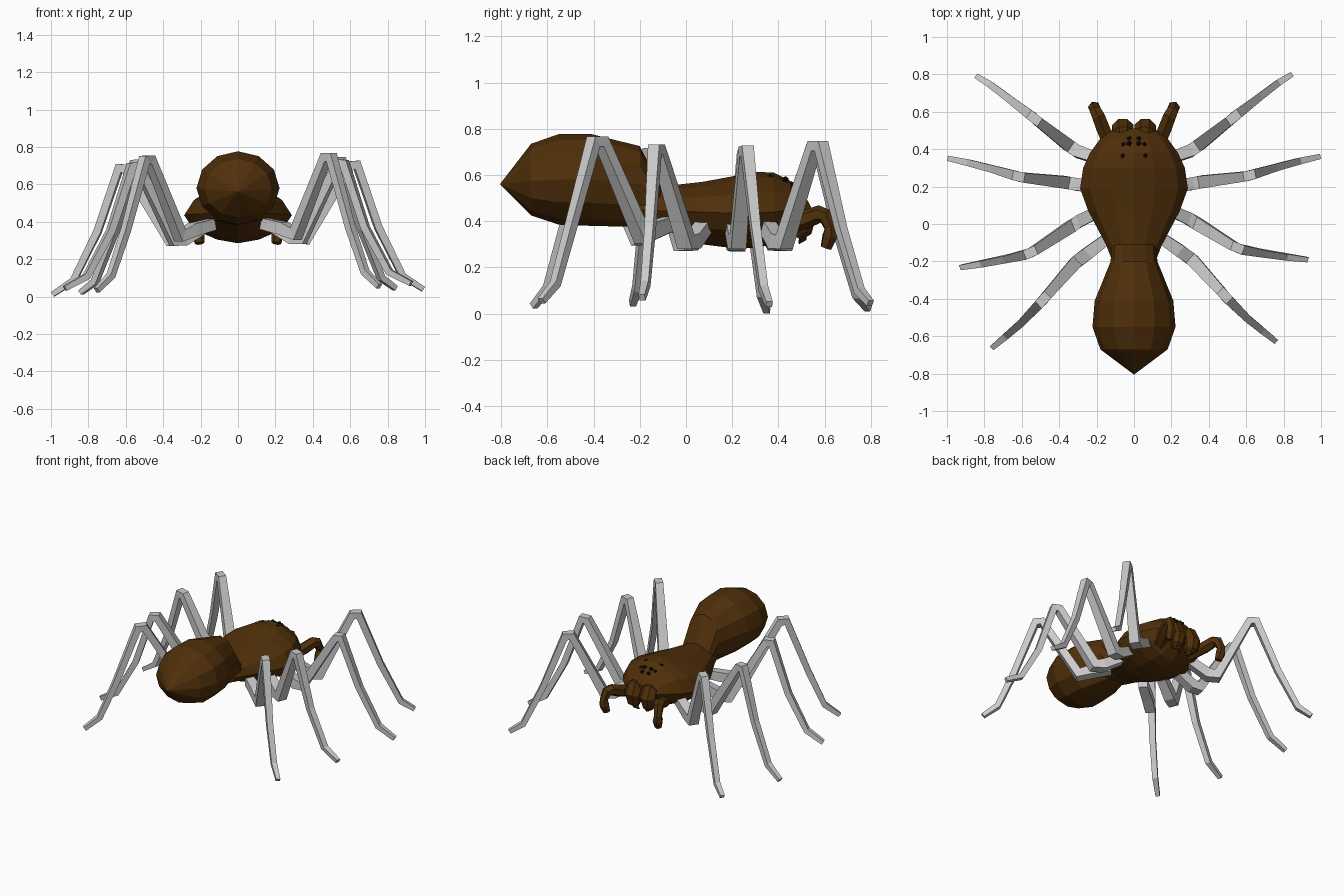
import bpy, bmesh, math
from mathutils import Vector


def material(name, rgb):
    m = bpy.data.materials.new(name)
    m.diffuse_color = (*rgb, 1)
    return m


BROWN = material("brown", (0.08, 0.029, 0.003))
BLACK = material("black", (0.006, 0.005, 0.004))


def skin(name, rings, mat=None):
    """Join a row of equal rings into a closed, flat-shaded mesh."""
    bm = bmesh.new()
    vs = [[bm.verts.new(p) for p in r] for r in rings]
    n = len(rings[0])
    for a, b in zip(vs, vs[1:]):
        for i in range(n):
            j = (i + 1) % n
            bm.faces.new((a[i], a[j], b[j], b[i]))
    bm.faces.new(vs[0])
    bm.faces.new(vs[-1])
    bmesh.ops.remove_doubles(bm, verts=bm.verts, dist=0.0005)
    bmesh.ops.recalc_face_normals(bm, faces=bm.faces)
    me = bpy.data.meshes.new(name)
    bm.to_mesh(me)
    bm.free()
    ob = bpy.data.objects.new(name, me)
    bpy.context.collection.objects.link(ob)
    if mat:
        me.materials.append(mat)
    return ob


def body(name, sections, sides, power=1.0):
    """Sections along y: (y, half width, bottom, widest height, top)."""
    rings = []
    for y, w, bot, mid, top in sections:
        ring = []
        for i in range(sides):
            t = 2 * math.pi * i / sides
            c, s = math.cos(t), math.sin(t)
            x = w * math.copysign(abs(c) ** power, c)
            ring.append((x, y, mid + s * ((top - mid) if s > 0 else (mid - bot))))
        rings.append(ring)
    return skin(name, rings, BROWN)


def limb(name, path, radii, sides=4, mat=None):
    """Sweep a polygon along a path lying roughly in one upright plane."""
    pts = [Vector(p) for p in path]
    run = pts[-1] - pts[0]
    side = Vector((-run.y, run.x, 0)).normalized()
    rings = []
    for i, p in enumerate(pts):
        a = (p - pts[max(i - 1, 0)]).normalized()
        b = (pts[min(i + 1, len(pts) - 1)] - p).normalized()
        up = side.cross((a + b).normalized()).normalized()
        k = radii[i] / math.cos(math.pi / sides)
        angles = [2 * math.pi * (j + 0.5) / sides for j in range(sides)]
        rings.append([p + k * (math.cos(t) * side + math.sin(t) * up) for t in angles])
    return skin(name, rings, mat)


# abdomen, with a short steep neck at its front
body("abdomen", [
    (-0.805, 0.0, 0.56, 0.56, 0.56),
    (-0.67, 0.18, 0.425, 0.575, 0.735),
    (-0.55, 0.222, 0.385, 0.58, 0.777),
    (-0.41, 0.21, 0.38, 0.58, 0.777),
    (-0.20, 0.125, 0.375, 0.56, 0.725),
    (-0.11, 0.12, 0.385, 0.46, 0.55)], 12)

# head and thorax
body("head_thorax", [
    (-0.20, 0.115, 0.385, 0.45, 0.53),
    (-0.11, 0.15, 0.37, 0.445, 0.55),
    (0.07, 0.245, 0.30, 0.44, 0.57),
    (0.19, 0.288, 0.285, 0.435, 0.592),
    (0.30, 0.272, 0.285, 0.435, 0.614),
    (0.38, 0.235, 0.30, 0.44, 0.61),
    (0.45, 0.185, 0.34, 0.45, 0.575),
    (0.51, 0.11, 0.38, 0.45, 0.49)], 12, 1.35)

# eyes
for s, side in ((1, "right"), (-1, "left")):
    for n, (x, y, z) in enumerate([(0.06, 0.365, 0.59), (0.055, 0.425, 0.568),
                                   (0.025, 0.43, 0.58), (0.025, 0.455, 0.558)]):
        bpy.ops.mesh.primitive_ico_sphere_add(subdivisions=1, radius=0.015,
                                              location=(s * x, y, z))
        eye = bpy.context.object
        eye.name = f"eye_{side}_{n + 1}"
        eye.data.materials.append(BLACK)

# jaws, fangs and feelers
for s, side in ((1, "right"), (-1, "left")):
    limb(f"jaw_{side}", [(s * 0.055, 0.42, 0.47), (s * 0.058, 0.485, 0.46),
                         (s * 0.06, 0.505, 0.41), (s * 0.06, 0.50, 0.36),
                         (s * 0.055, 0.48, 0.33)],
         [0.03, 0.055, 0.058, 0.045, 0.022], 8, BROWN)
    limb(f"fang_{side}", [(s * 0.06, 0.50, 0.35), (s * 0.045, 0.505, 0.325),
                          (s * 0.025, 0.49, 0.305)], [0.018, 0.014, 0.003], 5, BROWN)
    limb(f"feeler_{side}", [(s * 0.12, 0.40, 0.375), (s * 0.165, 0.51, 0.405),
                            (s * 0.19, 0.575, 0.43), (s * 0.205, 0.603, 0.422),
                            (s * 0.215, 0.625, 0.37), (s * 0.212, 0.622, 0.335),
                            (s * 0.205, 0.605, 0.285)],
         [0.034, 0.036, 0.034, 0.03, 0.024, 0.03, 0.022], 6, BROWN)

# legs: right-hand centre lines from hip to foot
LEGS = [
    [(.19, .35, .38), (.30, .39, .315), (.35, .425, .31), (.515, .555, .725),
     (.55, .585, .725), (.66, .67, .37), (.765, .75, .10), (.84, .797, .045)],
    [(.20, .20, .38), (.31, .215, .315), (.36, .225, .31), (.60, .255, .70),
     (.635, .265, .705), (.75, .30, .37), (.88, .335, .11), (.99, .36, .04)],
    [(.18, .08, .38), (.29, .03, .315), (.34, 0, .31), (.535, -.12, .71),
     (.57, -.135, .71), (.68, -.155, .37), (.81, -.175, .13), (.925, -.19, .07)],
    [(.14, -.07, .39), (.24, -.14, .365), (.31, -.19, .335), (.47, -.365, .745),
     (.50, -.40, .745), (.6, -.50, .37), (.68, -.565, .13), (.755, -.625, .055)]]
THICK = [0.03, 0.034, 0.034, 0.026, 0.026, 0.02, 0.018, 0.014]
for n, path in enumerate(LEGS, 1):
    limb(f"leg_right_{n}", path, THICK)
    # left legs sit slightly further back and lower
    limb(f"leg_left_{n}", [(-x, y - (0.045 if n > 2 else 0.01) * x, z - 0.028 * x)
                           for x, y, z in path], THICK)
